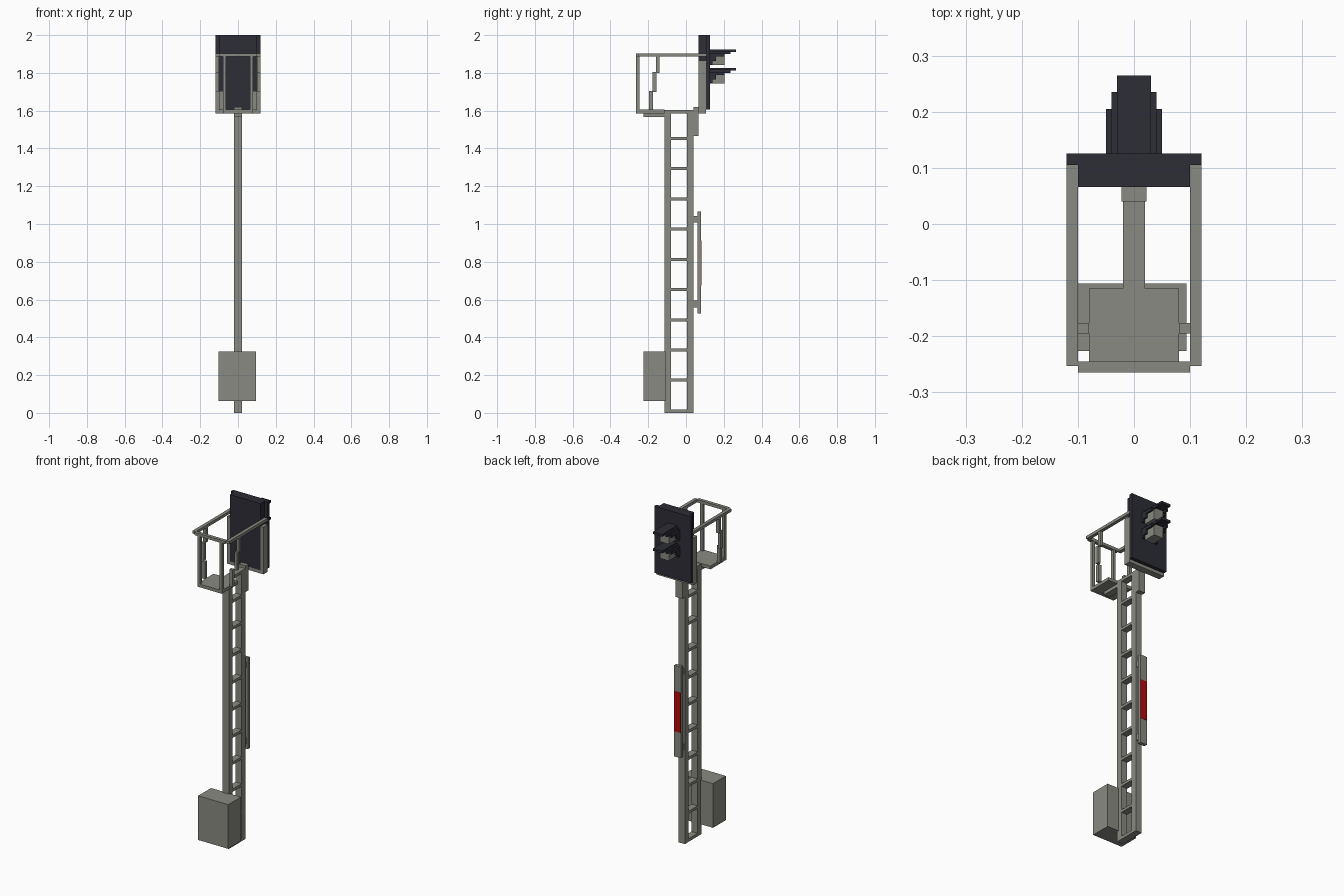
import bpy, bmesh

def mat(name, c):
    m = bpy.data.materials.new(name)
    m.diffuse_color = (*c, 1)
    return m

GREY = mat("weathered grey", (0.25, 0.255, 0.222))
DARK = mat("dark slate", (0.026, 0.026, 0.037))
RED = mat("signal red", (0.45, 0.003, 0.003))

def part(name, material, boxes):
    """One object from boxes given as (x0, x1, y0, y1, z0, z1)."""
    bm = bmesh.new()
    for x0, x1, y0, y1, z0, z1 in boxes:
        vs = bmesh.ops.create_cube(bm, size=1)["verts"]
        for v in vs:
            v.co = (x1 if v.co.x > 0 else x0,
                    y1 if v.co.y > 0 else y0,
                    z1 if v.co.z > 0 else z0)
    me = bpy.data.meshes.new(name)
    bm.to_mesh(me)
    bm.free()
    me.materials.append(material)
    ob = bpy.data.objects.new(name, me)
    bpy.context.collection.objects.link(ob)
    return ob

def both(*boxes):
    """Boxes plus their mirror images across x."""
    return list(boxes) + [(-b[1], -b[0], *b[2:]) for b in boxes]

# Lattice mast: two posts and rungs
part("mast_posts", GREY, [(-.02, .02, -.115, -.08, 0, 1.603),
                          (-.02, .02, .005, .04, 0, 1.603)])
rungs = [(-.02, .02, -.08, .005, 0, .018)]
rungs += [(-.02, .02, -.08, .005, .16 * i + .005, .16 * i + .021) for i in range(1, 10)]
rungs.append((-.02, .02, -.08, .005, 1.586, 1.603))
part("mast_rungs", GREY, rungs)

# Equipment cabinet at the foot
part("cabinet", GREY, [(-.103, .094, -.226, -.106, .063, .325)])

# Marker plate with brackets and red field
part("marker_plate", GREY, [(-.022, .022, .06, .08, .525, 1.065)])
part("marker_brackets", GREY, [(-.015, .015, .04, .06, .557, .594),
                               (-.015, .015, .04, .06, 1.008, 1.042)])
part("marker_red_field", RED, [(-.022, .022, .079, .082, .675, .912)])

# Panel support at the mast head
part("panel_bracket", GREY, [(-.022, .022, .04, .066, 1.465, 1.62)])

# Platform and its bracket
part("platform", GREY, [(-.08, .08, -.245, -.115, 1.586, 1.605)])
part("platform_bracket", GREY, [(-.02, .02, -.226, -.115, 1.566, 1.586)])

# Safety cage: rails, front posts, stepped side stays
part("cage_rails", GREY, both((.10, .12, -.253, .105, 1.886, 1.903))
     + [(-.10, .10, -.265, -.245, 1.886, 1.903),
        (-.08, .08, -.265, -.245, 1.586, 1.605)])
part("cage_front_posts", GREY, both((.063, .08, -.265, -.247, 1.605, 1.886)))
part("cage_side_stays", GREY, both((.08, .10, -.195, -.176, 1.603, 1.705),
                                   (.10, .118, -.177, -.157, 1.70, 1.805),
                                   (.10, .118, -.158, -.139, 1.80, 1.886)))

# Signal panel with grey side posts and bottom bar
part("signal_panel", DARK, [(-.12, .12, .105, .126, 1.605, 2.0)])
part("signal_housing", DARK, [(-.10, .10, .066, .105, 1.605, 2.0)])
part("panel_side_posts", GREY, both((.10, .12, .066, .105, 1.586, 1.865)))
part("panel_bottom_bar", GREY, [(-.10, .10, .066, .105, 1.586, 1.605)])

# Two lamps, each under a stepped arched hood
for n, z in (("upper", 1.925), ("lower", 1.826)):
    part(n + "_lamp_hood", DARK,
         [(-.03, .03, .126, .265, z - .014, z)]
         + both((.03, .04, .126, .235, z - .026, z - .009),
                (.04, .05, .126, .205, z - .038, z - .02),
                (.04, .05, .126, .16, z - .062, z - .038),
                (.04, .05, .126, .14, z - .08, z - .062)))
    part(n + "_lamp", GREY, [(-.03, .03, .126, .203, z - .082, z - .014)])
